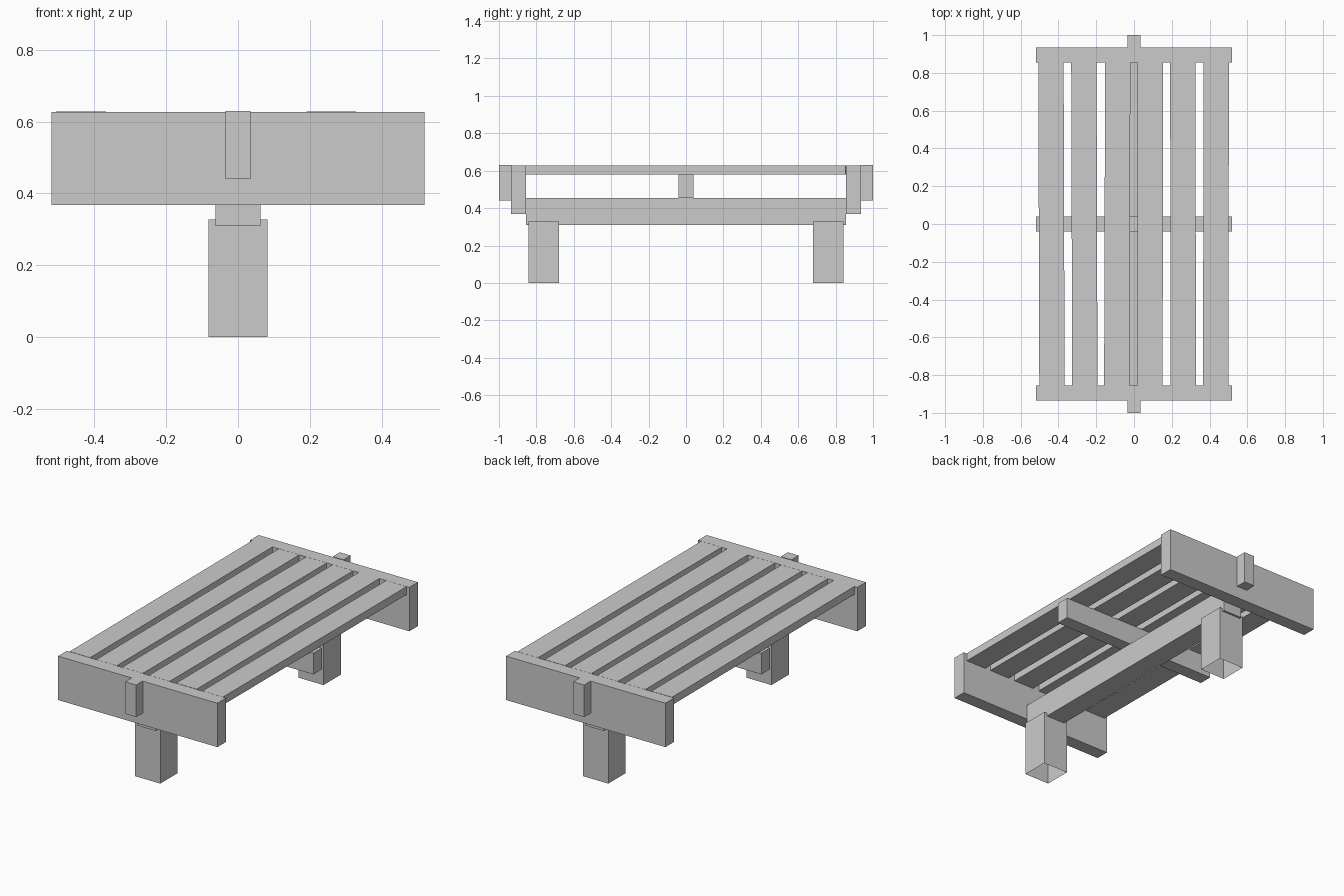
import bpy, bmesh, math

if "Cube" in bpy.data.objects:
    bpy.data.objects.remove(bpy.data.objects["Cube"])


def box(name, x, y, z, turn=0.0, open_bottom=False):
    """Box spanning the (min, max) ranges, optionally turned a little about z."""
    bm = bmesh.new()
    bmesh.ops.create_cube(bm, size=1)
    for v in bm.verts:
        v.co.x *= x[1] - x[0]
        v.co.y *= y[1] - y[0]
        v.co.z *= z[1] - z[0]
    if open_bottom:
        bm.normal_update()
        bottom = [f for f in bm.faces if f.normal.z < -0.9]
        bmesh.ops.delete(bm, geom=bottom, context='FACES_ONLY')
    mesh = bpy.data.meshes.new(name)
    bm.to_mesh(mesh)
    bm.free()
    ob = bpy.data.objects.new(name, mesh)
    ob.location = ((x[0] + x[1]) / 2, (y[0] + y[1]) / 2, (z[0] + z[1]) / 2)
    ob.rotation_euler.z = turn
    bpy.context.collection.objects.link(ob)
    return ob


def span(centre, half):
    return (centre - half, centre + half)


# Long beam under the seat and cross beam resting on it
box("long_beam", (-0.062, 0.062), (-0.855, 0.855), (0.31, 0.455))
box("cross_beam", (-0.52, 0.52), (-0.04, 0.04), (0.455, 0.58))

# Parts repeated at each end: leg (open underneath), end board, peg
for side, end in ((-1, "front"), (1, "back")):
    box(end + "_leg", (-0.082, 0.082), span(side * 0.761, 0.081), (0, 0.328),
        open_bottom=True)
    box(end + "_end_board", (-0.52, 0.52), span(side * 0.895, 0.04), (0.368, 0.627))
    box(end + "_peg", (-0.035, 0.035), span(side * 0.967, 0.033), (0.44, 0.63))

# Six slats, each slightly out of true
turns = [0.003, 0.003, -0.003, -0.001, 0.002, -0.002]
lifts = [0.001, 0.0, 0.0, 0.0, 0.001, 0.0]
for i, (turn, lift) in enumerate(zip(turns, lifts)):
    centre = -0.437 + i * 0.1742
    box(f"slat_{i + 1}", span(centre, 0.067), (-0.854, 0.854),
        (0.58 + lift, 0.627 + lift), turn)
